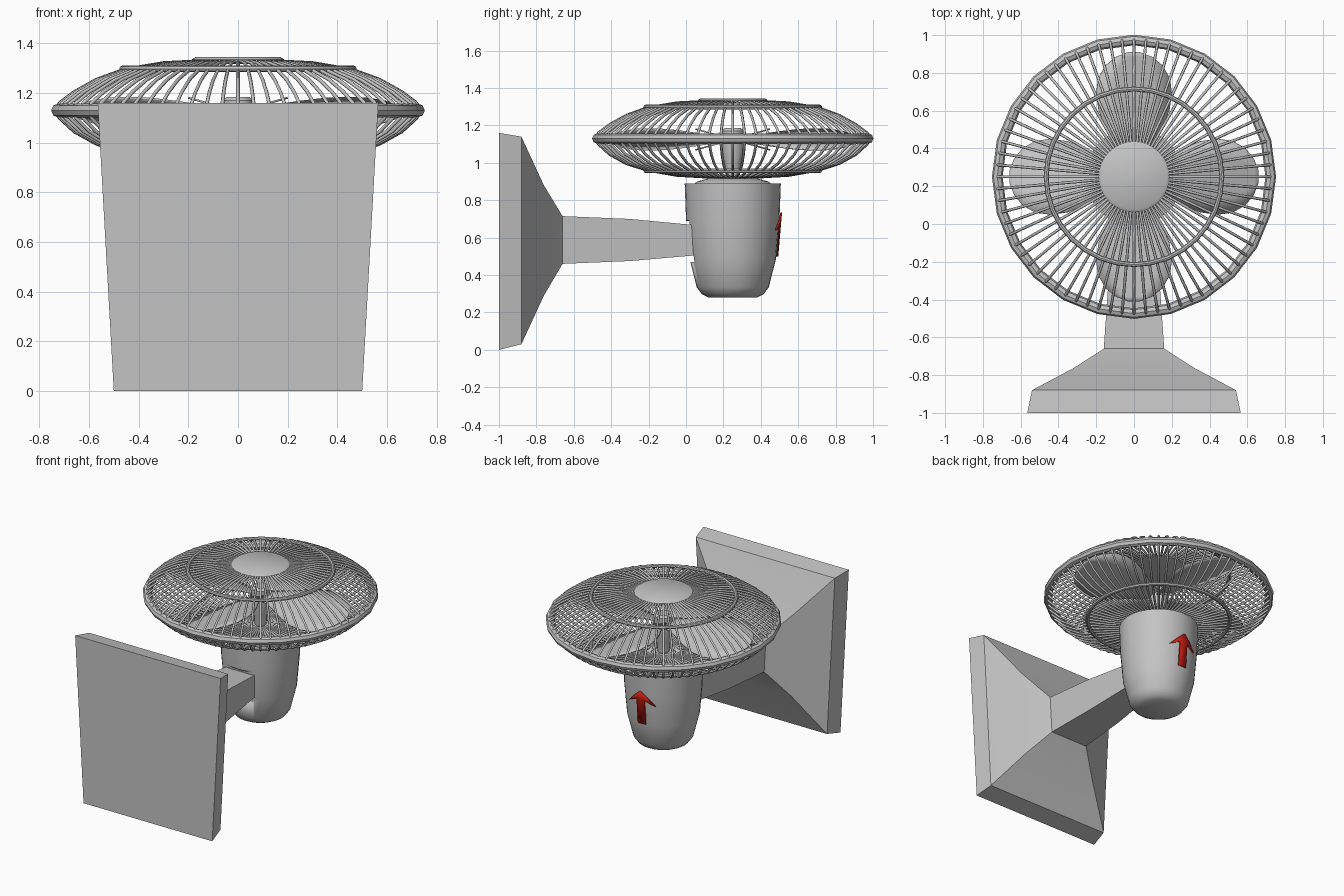
import bpy, bmesh, math
from mathutils import Matrix

if "Cube" in bpy.data.objects:
    bpy.data.objects.remove(bpy.data.objects["Cube"])

FAN_Y = 0.25  # fan axis stands at x = 0, y = FAN_Y


def material(name, rgb):
    m = bpy.data.materials.new(name)
    m.diffuse_color = (*rgb, 1)
    m.use_nodes = True
    m.node_tree.nodes["Principled BSDF"].inputs["Base Color"].default_value = m.diffuse_color
    return m


GREY = material("light_grey", (0.55, 0.55, 0.55))
RED = material("red", (0.6, 0.012, 0.005))


def activate(o):
    bpy.ops.object.select_all(action='DESELECT')
    o.select_set(True)
    bpy.context.view_layer.objects.active = o


def finish(bm, name, mat=GREY, angle=35):
    bmesh.ops.recalc_face_normals(bm, faces=bm.faces)
    me = bpy.data.meshes.new(name)
    bm.to_mesh(me)
    bm.free()
    o = bpy.data.objects.new(name, me)
    bpy.context.collection.objects.link(o)
    me.materials.append(mat)
    activate(o)
    bpy.ops.object.shade_smooth_by_angle(angle=math.radians(angle))
    return o


def loft(name, rings, closed=False, angle=35):
    """Skin a list of equal-length point rings; cap the ends or close the loop."""
    bm = bmesh.new()
    vs = [[bm.verts.new(p) for p in r] for r in rings]
    n = len(rings[0])
    pairs = list(zip(vs, vs[1:])) + ([(vs[-1], vs[0])] if closed else [])
    for a, b in pairs:
        for i in range(n):
            j = (i + 1) % n
            bm.faces.new((a[i], a[j], b[j], b[i]))
    if not closed:
        bm.faces.new(vs[0])
        bm.faces.new(vs[-1])
    return finish(bm, name, angle=angle)


def lathe(name, profile, segs=32, closed=False):
    """Turn (radius, z) points around the fan axis."""
    rings = [[(r * math.cos(math.tau * i / segs), FAN_Y + r * math.sin(math.tau * i / segs), z)
              for i in range(segs)] for r, z in profile]
    return loft(name, rings, closed)


def hoop(name, major, z, minor, segs):
    prof = [(major + minor * math.cos(math.tau * k / 8), z + minor * math.sin(math.tau * k / 8))
            for k in range(8)]
    return lathe(name, prof, segs, closed=True)


def section(y, z0, z1, w0, w1):
    return [(-w0, y, z0), (w0, y, z0), (w1, y, z1), (-w1, y, z1)]


# Base plate, flaring down into the arm
loft("base", [section(-1.0, 0.0, 1.16, 0.5, 0.565),
              section(-0.88, 0.03, 1.14, 0.48, 0.54),
              section(-0.76, 0.29, 0.88, 0.285, 0.315),
              section(-0.66, 0.46, 0.715, 0.145, 0.16)], angle=25)
loft("arm", [section(-0.661, 0.46, 0.715, 0.145, 0.16),
             section(-0.3, 0.475, 0.70, 0.125, 0.135),
             section(0.08, 0.508, 0.664, 0.095, 0.105)])

# Motor housing with a shallow slot for the arm
housing = lathe("motor_housing", [(0.13, 0.28), (0.165, 0.298), (0.193, 0.335), (0.232, 0.49),
                                  (0.25, 0.7), (0.257, 0.89)])
cutter = loft("slot_cutter", [[(s * 0.14, -0.2, 0.47), (s * 0.14, 0.045, 0.47),
                               (s * 0.14, 0.018, 0.69), (s * 0.14, -0.2, 0.69)] for s in (-1, 1)])
cutter.hide_render = True
activate(housing)
mod = housing.modifiers.new("slot", 'BOOLEAN')
mod.operation, mod.object, mod.solver = 'DIFFERENCE', cutter, 'EXACT'
bpy.ops.object.modifier_apply(modifier="slot")
bpy.data.objects.remove(cutter)
lathe("housing_collar", [(0.21, 0.885), (0.19, 0.9), (0.13, 0.917)])

# Shaft and hub
lathe("shaft", [(0.035, 0.9), (0.045, 1.0), (0.06, 1.06), (0.06, 1.17), (0.045, 1.185)], 20)

# Four petal blades, pitched about their own length
bm = bmesh.new()
outline = [(0.04, 0.05), (0.15, 0.09), (0.25, 0.145), (0.35, 0.187), (0.44, 0.2), (0.52, 0.19),
           (0.59, 0.15), (0.635, 0.095), (0.66, 0.03)]
for k in range(4):
    rows = []
    turn = Matrix.Translation((0, FAN_Y, 0)) @ Matrix.Rotation(k * math.pi / 2, 4, 'Z')
    for r, w in outline:
        row = [bm.verts.new((r, w * t, 1.125 + 0.28 * w * t)) for t in (-1, -0.5, 0, 0.5, 1)]
        bmesh.ops.transform(bm, matrix=turn, verts=row)
        rows.append(row)
    for a, b in zip(rows, rows[1:]):
        for i in range(4):
            bm.faces.new((a[i], b[i], b[i + 1], a[i + 1]))
blades = finish(bm, "blades")
sol = blades.modifiers.new("thickness", 'SOLIDIFY')
sol.thickness, sol.offset = 0.008, 0

# Cage: wires, outer rim, two middle hoops and front cap
wire_path = [(0.14, 1.33), (0.3, 1.322), (0.46, 1.295), (0.57, 1.255), (0.66, 1.205), (0.72, 1.16),
             (0.735, 1.13), (0.72, 1.1), (0.66, 1.045), (0.57, 0.995), (0.46, 0.96), (0.3, 0.932),
             (0.06, 0.918)]
cu = bpy.data.curves.new("cage_wires", 'CURVE')
cu.dimensions, cu.bevel_depth, cu.bevel_resolution = '3D', 0.0075, 1
cu.use_fill_caps = True
for k in range(72):
    a = math.tau * k / 72
    sp = cu.splines.new('POLY')
    sp.points.add(len(wire_path) - 1)
    for p, (r, z) in zip(sp.points, wire_path):
        p.co = (r * math.cos(a), FAN_Y + r * math.sin(a), z, 1)
cu.materials.append(GREY)
wires = bpy.data.objects.new("cage_wires", cu)
bpy.context.collection.objects.link(wires)
activate(wires)
bpy.ops.object.convert(target='MESH')
hoop("cage_rim", 0.724, 1.13, 0.028, 24)
hoop("front_hoop", 0.465, 1.298, 0.013, 32)
hoop("rear_hoop", 0.465, 0.958, 0.013, 32)
lathe("cage_cap", [(0.17, 1.318), (0.187, 1.322), (0.187, 1.335), (0.172, 1.345)])

# Red arrow wrapped on the back of the housing
bm = bmesh.new()


def on_housing(x, z):
    r = 0.232 + (z - 0.49) * 0.018 / 0.21 + 0.006
    return bm.verts.new((x, FAN_Y + math.sqrt(r * r - x * x), z))


for s in (-1, 1):
    tip, mid, low = on_housing(0, 0.735), on_housing(0, 0.675), on_housing(0, 0.5)
    inner, barb, foot = on_housing(s * 0.03, 0.67), on_housing(s * 0.1, 0.64), on_housing(s * 0.03, 0.5)
    half = on_housing(s * 0.05, 0.692)
    for f in ((tip, mid, inner, half), (half, inner, barb), (mid, low, foot, inner)):
        bm.faces.new(f)
bmesh.ops.remove_doubles(bm, verts=bm.verts, dist=0.0005)
arrow = finish(bm, "direction_arrow", RED)
sol = arrow.modifiers.new("thickness", 'SOLIDIFY')
sol.thickness, sol.offset = 0.009, 0
